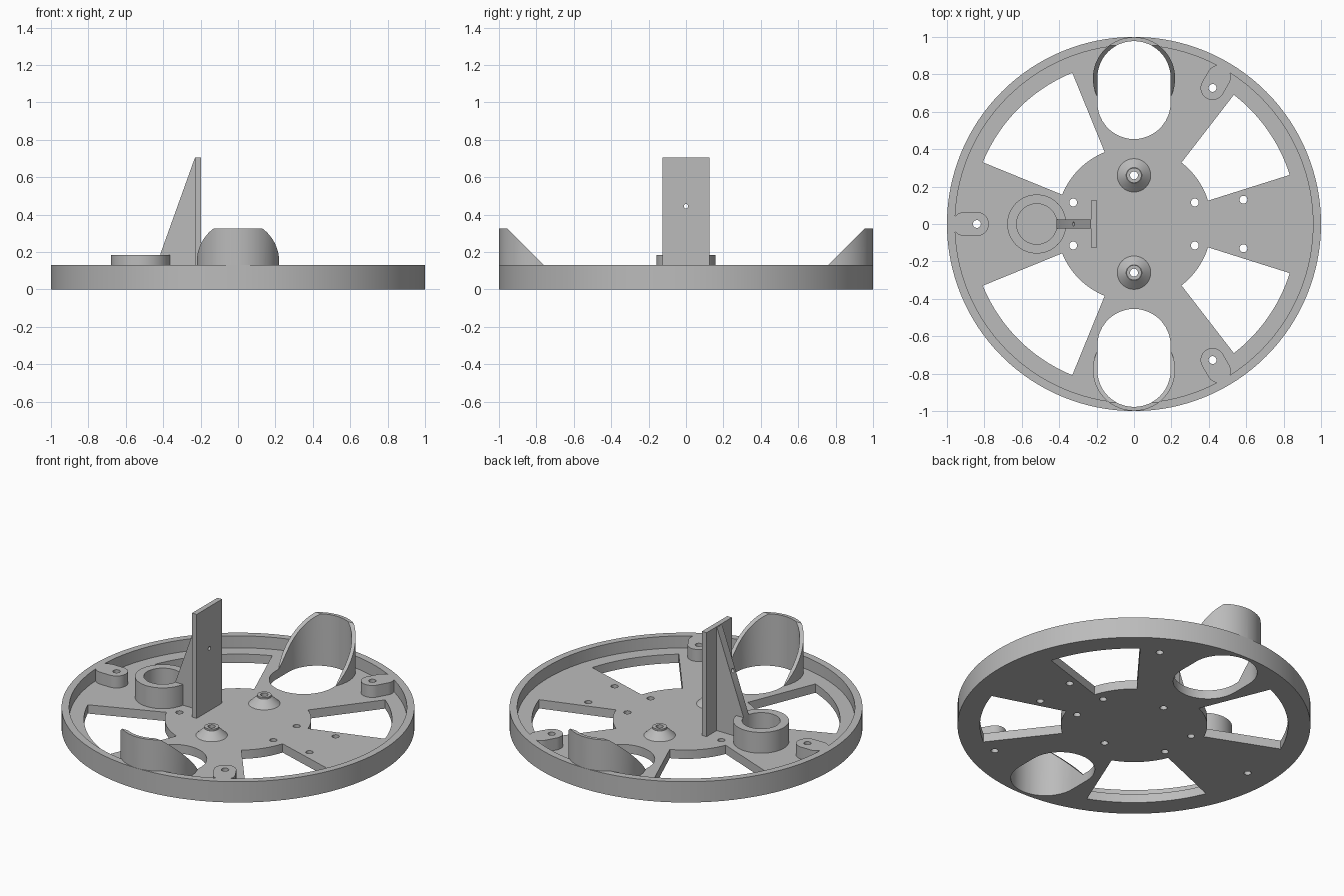
import bpy, bmesh
from math import cos, sin, radians, degrees, atan2, pi
from mathutils import Matrix, Vector

if "Cube" in bpy.data.objects:
    bpy.data.objects.remove(bpy.data.objects["Cube"], do_unlink=True)

grey = bpy.data.materials.new("plain grey")
grey.use_nodes = True
grey.diffuse_color = (0.5, 0.5, 0.5, 1)
grey.node_tree.nodes["Principled BSDF"].inputs["Base Color"].default_value = (0.5, 0.5, 0.5, 1)

FLOOR, RIM = 0.055, 0.13


def arc(cx, cy, r, a0, a1, n):
    """Points along an arc, angles in degrees."""
    return [(cx + r * cos(radians(a0 + (a1 - a0) * i / n)),
             cy + r * sin(radians(a0 + (a1 - a0) * i / n))) for i in range(n + 1)]


def circle(cx, cy, r, n=48):
    return arc(cx, cy, r, 0, 360, n)[:-1]


def capsule(ax, ay, bx, by, r):
    d = degrees(atan2(by - ay, bx - ax))
    return arc(bx, by, r, d - 90, d + 90, 24) + arc(ax, ay, r, d + 90, d + 270, 24)


def sector(r0, r1, a0, a1):
    return arc(0, 0, r1, a0, a1, 24) + arc(0, 0, r0, a1, a0, 16)


def finish(name, bm):
    bmesh.ops.recalc_face_normals(bm, faces=bm.faces)
    mesh = bpy.data.meshes.new(name)
    bm.to_mesh(mesh)
    bm.free()
    mesh.materials.append(grey)
    obj = bpy.data.objects.new(name, mesh)
    bpy.context.collection.objects.link(obj)
    return obj


def prism(name, outline, z0, z1, turn=None, slope=None):
    """Extrude an outline; optionally rotate it or trim it by a plane."""
    bm = bmesh.new()
    face = bm.faces.new([bm.verts.new((x, y, z0)) for x, y in outline])
    out = bmesh.ops.extrude_face_region(bm, geom=[face])
    bmesh.ops.translate(bm, vec=(0, 0, z1 - z0),
                        verts=[v for v in out["geom"] if isinstance(v, bmesh.types.BMVert)])
    if turn:
        bmesh.ops.transform(bm, matrix=turn, verts=bm.verts)
    if slope:
        geom = bm.verts[:] + bm.edges[:] + bm.faces[:]
        bmesh.ops.bisect_plane(bm, geom=geom, plane_co=slope[0], plane_no=slope[1],
                               clear_outer=True)
        bmesh.ops.holes_fill(bm, edges=[e for e in bm.edges if e.is_boundary])
    return finish(name, bm)


def cone(name, x, y, z0, z1, r0, r1):
    bm = bmesh.new()
    bmesh.ops.create_cone(bm, cap_ends=True, segments=48, radius1=r0, radius2=r1,
                          depth=z1 - z0, matrix=Matrix.Translation((x, y, (z0 + z1) / 2)))
    return finish(name, bm)


def combine(target, tool, operation):
    """Apply a boolean and discard the tool."""
    tool.hide_render = True
    mod = target.modifiers.new("shape", 'BOOLEAN')
    mod.operation, mod.solver, mod.object = operation, 'EXACT', tool
    bpy.context.view_layer.objects.active = target
    bpy.ops.object.modifier_apply(modifier=mod.name)
    bpy.data.objects.remove(tool, do_unlink=True)


def cut(target, outline, z0=-0.1, z1=0.6, turn=None):
    combine(target, prism("cutter", outline, z0, z1, turn), 'DIFFERENCE')


# Round tray with raised rim
tray = prism("base_tray", circle(0, 0, 1, 128), 0, RIM)
cut(tray, circle(0, 0, 0.957, 128), FLOOR)

# Screw lugs joined to the rim
lugs = [(0.84 * cos(radians(a)), 0.84 * sin(radians(a))) for a in (60, 180, 300)]
for x, y in lugs:
    combine(tray, prism("lug", capsule(x, y, x * 1.08, y * 1.08, 0.064), 0.03, RIM), 'UNION')

for s in (1, -1):
    # Slanted tube collars
    collar = prism("collar", circle(0, s * 0.779, 0.22, 64), 0.02, 0.325,
                   slope=(Vector((0, s * 0.76, RIM)), Vector((0, -s, 1)).normalized()))
    combine(tray, collar, 'UNION')
    # Tube openings
    cut(tray, capsule(0, s * 0.65, 0, s * 0.782, 0.196))
    # Large windows
    for a0, a1 in ((17.5, 52.3), (112.2, 157.8)):
        cut(tray, sector(0.415, 0.873, s * a0, s * a1))
    # Conical bosses
    boss = cone("boss_" + ("back" if s > 0 else "front"), 0, s * 0.26, FLOOR - 0.01, 0.1, 0.1, 0.042)
    combine(boss, cone("neck", 0, s * 0.26, 0.08, 0.11, 0.04, 0.04), 'UNION')
    cut(boss, circle(0, s * 0.26, 0.021, 24))
    # Screw holes through the floor
    for x, y in ((-0.325, 0.115), (0.325, 0.115), (0.585, 0.13), (0, 0.26)):
        cut(tray, circle(x, s * y, 0.021, 24))

for x, y in lugs:
    cut(tray, circle(x, y, 0.021, 24))

# Round cup on the floor
cup = prism("cup_ring", circle(-0.52, 0, 0.158, 64), FLOOR - 0.01, 0.185)
cut(cup, circle(-0.52, 0, 0.108, 64))

# Upright plate and its triangular brace
upright = prism("upright_plate", [(-0.23, -0.125), (-0.198, -0.125), (-0.198, 0.125), (-0.23, 0.125)],
                FLOOR - 0.01, 0.705)
stand = Matrix.Rotation(pi / 2, 4, 'X')
brace = prism("brace", [(-0.225, 0.045), (-0.225, 0.7), (-0.232, 0.7), (-0.415, 0.19), (-0.415, 0.045)],
              -0.025, 0.025, stand)
through = Matrix.Rotation(pi / 2, 4, 'Y')
for part in (upright, brace):
    cut(part, circle(-0.445, 0, 0.012, 20), -0.6, 0.1, through)

# Smooth curved walls, keep edges crisp
for obj in bpy.context.view_layer.objects:
    obj.select_set(False)
for obj in list(bpy.context.collection.objects):
    if obj.type == 'MESH':
        obj.select_set(True)
        bpy.context.view_layer.objects.active = obj
bpy.ops.object.shade_smooth_by_angle(angle=radians(30))
